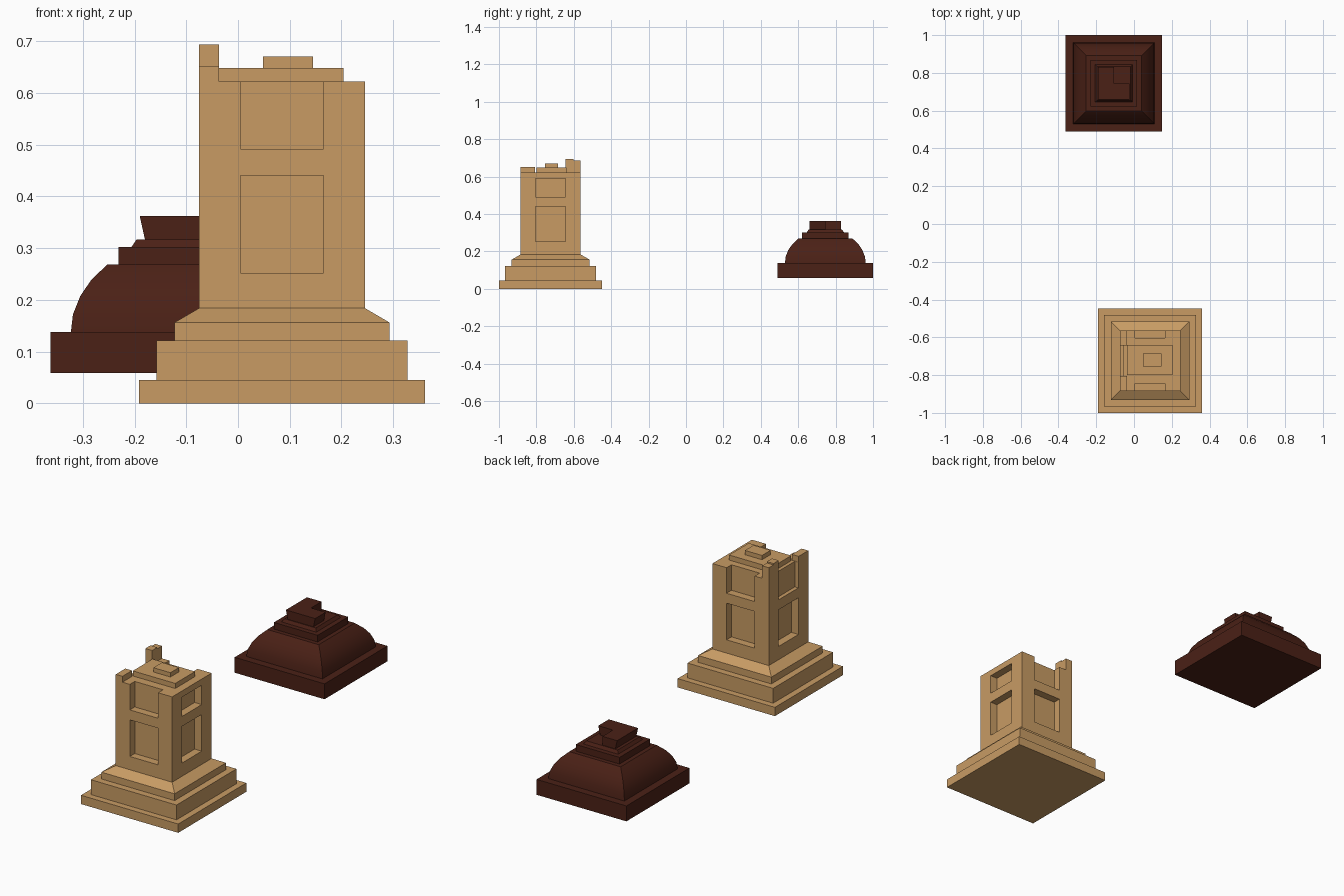
import bpy, bmesh, math

if "Cube" in bpy.data.objects:
    bpy.data.objects.remove(bpy.data.objects["Cube"])


def material(name, rgb):
    m = bpy.data.materials.new(name)
    m.diffuse_color = (*rgb, 1)
    m.use_nodes = True
    m.node_tree.nodes["Principled BSDF"].inputs["Base Color"].default_value = m.diffuse_color
    return m


TAN = material("sandstone", (0.58, 0.33, 0.127))
BROWN = material("dark_brown", (0.07, 0.015, 0.008))


def finish(name, bm, mat):
    bmesh.ops.recalc_face_normals(bm, faces=bm.faces)
    me = bpy.data.meshes.new(name)
    bm.to_mesh(me)
    bm.free()
    ob = bpy.data.objects.new(name, me)
    bpy.context.collection.objects.link(ob)
    me.materials.append(mat)
    return ob


def loft(name, rings, mat):
    """Close a stack of equal-length point rings into a solid."""
    bm = bmesh.new()
    rows = [[bm.verts.new(p) for p in r] for r in rings]
    n = len(rows[0])
    for a, b in zip(rows, rows[1:]):
        for i in range(n):
            j = (i + 1) % n
            bm.faces.new((a[i], a[j], b[j], b[i]))
    bm.faces.new(rows[0])
    bm.faces.new(rows[-1])
    return finish(name, bm, mat)


def square_stack(name, cx, cy, profile, mat):
    """Square-plan moulding from (half width, height) pairs."""
    return loft(name, [[(cx + sx * h, cy + sy * h, z) for sx, sy in
                        ((-1, -1), (1, -1), (1, 1), (-1, 1))] for h, z in profile], mat)


def box(name, x0, x1, y0, y1, z0, z1, mat):
    return loft(name, [[(x0, y0, z), (x1, y0, z), (x1, y1, z), (x0, y1, z)]
                       for z in (z0, z1)], mat)


# stepped pedestal with sloped collar and square shaft
CX, CY, H = 0.085, -0.724, 0.16
shaft = square_stack("pedestal", CX, CY, [
    (0.276, 0), (0.276, 0.045), (0.243, 0.045), (0.243, 0.121), (0.208, 0.121),
    (0.208, 0.156), (H, 0.184), (H, 0.622)], TAN)

# recessed panels: a lower and an upper one on each side; only the right upper is closed
W = 0.08
for side, upper_top, upper_depth in (("front", 0.7, 0.04), ("back", 0.7, 0.04),
                                     ("left", 0.7, 0.02), ("right", 0.59, 0.04)):
    for z0, z1, d in ((0.252, 0.44, 0.04), (0.491, upper_top, upper_depth)):
        s = -1 if side in ("front", "left") else 1
        lo, hi = sorted((s * (H - d), s * (H + 0.05)))
        if side in ("front", "back"):
            args = (CX - W, CX + W, CY + lo, CY + hi)
        else:
            args = (CX + lo, CX + hi, CY - W, CY + W)
        cutter = box("panel_cutter", *args, z0, z1, TAN)
        cutter.hide_render = True
        mod = shaft.modifiers.new("panel", 'BOOLEAN')
        mod.operation, mod.solver, mod.object = 'DIFFERENCE', 'EXACT', cutter
        bpy.context.view_layer.objects.active = shaft
        bpy.ops.object.modifier_apply(modifier=mod.name)
        bpy.data.objects.remove(cutter)

# cap plate, centre block and the two corner stumps
box("cap_plate", -0.037, 0.204, -0.80, -0.64, 0.622, 0.648, TAN)
box("cap_block", 0.048, 0.145, -0.755, -0.685, 0.648, 0.67, TAN)
box("front_stump", -0.075, -0.037, CY - H, -0.806, 0.622, 0.652, TAN)
box("back_stump_inner", -0.075, -0.037, -0.644, -0.602, 0.622, 0.693, TAN)
box("back_stump_outer", -0.075, -0.037, -0.602, CY + H, 0.622, 0.686, TAN)

# square dome with base slab and steps
DX, DY = -0.107, 0.745
dome = square_stack("dome", DX, DY, [
    (0.255, 0.059), (0.255, 0.138), (0.216, 0.138), (0.212, 0.172), (0.198, 0.207),
    (0.177, 0.238), (0.146, 0.268), (0.124, 0.268), (0.124, 0.302), (0.099, 0.302),
    (0.089, 0.317)], BROWN)
for o in bpy.context.selected_objects:
    o.select_set(False)
dome.select_set(True)
bpy.context.view_layer.objects.active = dome
bpy.ops.object.shade_smooth_by_angle(angle=math.radians(25))

# broken L-shaped finial, flaring slightly in x
L = [(-1, -1), (1, -1), (1, 0), (0, 0), (0, 1), (-1, 1)]
loft("finial", [[(DX + x * hx, DY + y * 0.085, z) for x, y in L]
                for hx, z in ((0.073, 0.317), (0.083, 0.362))], BROWN)
